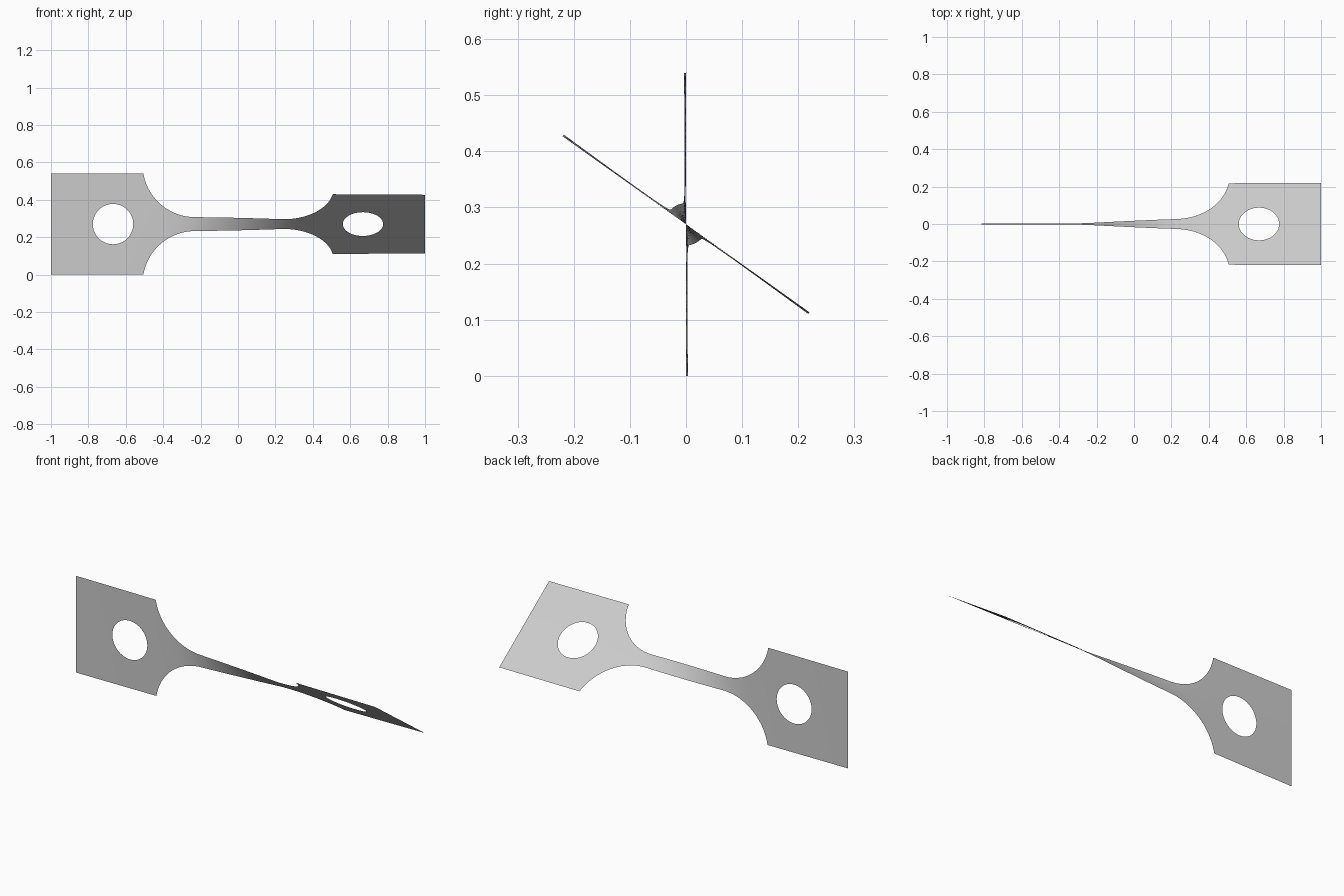
import bpy, bmesh, math
from mathutils import Vector

cube = bpy.data.objects.get("Cube")
if cube:
    bpy.data.objects.remove(cube, do_unlink=True)

HALF, NECK = 0.27, 0.0375      # half widths of the tabs and the neck
TAB_X, FILLET = 0.508, 0.28    # inner edge of the tabs, fillet radius
ARC_X = 0.23                   # where the fillet meets the neck
HOLE_X, HOLE_R = 0.668, 0.108
TWIST = math.radians(54.5)
ROWS, RINGS = 16, 6


def half_width(x):
    x = abs(x)
    if x >= TAB_X:
        return HALF
    if x <= ARC_X:
        return NECK
    return min(HALF, NECK + FILLET - math.sqrt(FILLET**2 - (x - ARC_X)**2))


# Twist accumulates faster where the strip is narrower
STEPS = 800
total = [0.0]
for i in range(STEPS):
    total.append(total[-1] + half_width(-1 + (2 * i + 1) / STEPS) ** -2)


def twisted(x, w):
    f = min(max((x + 1) / 2 * STEPS, 0), STEPS)
    i = min(int(f), STEPS - 1)
    a = TWIST * (total[i] + (f - i) * (total[i + 1] - total[i])) / total[-1]
    return Vector((x, -w * math.sin(a), HALF + w * math.cos(a)))


bm = bmesh.new()


def add_grid(columns, closed=False):
    verts = [[bm.verts.new(twisted(x, w)) for x, w in col] for col in columns]
    pairs = list(zip(verts, verts[1:]))
    if closed:
        pairs.append((verts[-1], verts[0]))
    for a, b in pairs:
        for j in range(len(a) - 1):
            bm.faces.new((a[j], b[j], b[j + 1], a[j + 1]))


# Neck and fillets, with columns crowded towards the tabs
COLS = 96
xs = [TAB_X * math.sin(math.pi / 2 * (2 * i / COLS - 1)) for i in range(COLS + 1)]
add_grid([[(x, half_width(x) * (2 * j / ROWS - 1)) for j in range(ROWS + 1)] for x in xs])

# Tabs: rings running from the hole out to the square edge
for side in (-1, 1):
    corners = [(TAB_X, -HALF), (1, -HALF), (1, HALF), (TAB_X, HALF)]
    loop = []
    for k in range(4):
        p, q = Vector(corners[k]), Vector(corners[(k + 1) % 4])
        loop += [p.lerp(q, j / ROWS) for j in range(ROWS)]
    centre = Vector((HOLE_X, 0))
    spokes = []
    for p in loop:
        rim = centre + (p - centre).normalized() * HOLE_R
        pts = [rim.lerp(p, r / RINGS) for r in range(RINGS + 1)]
        spokes.append([(side * v.x, v.y) for v in pts])
    add_grid(spokes, closed=True)

bmesh.ops.remove_doubles(bm, verts=bm.verts, dist=0.0002)
bmesh.ops.recalc_face_normals(bm, faces=bm.faces)
bm.faces.ensure_lookup_table()
left_face = min(bm.faces, key=lambda f: f.calc_center_median().x)
if left_face.normal.y > 0:
    bmesh.ops.reverse_faces(bm, faces=bm.faces)

mesh = bpy.data.meshes.new("twisted_strip")
bm.to_mesh(mesh)
bm.free()
strip = bpy.data.objects.new("twisted_strip", mesh)
bpy.context.collection.objects.link(strip)
for poly in mesh.polygons:
    poly.use_smooth = True

# Plain grey sheet metal
grey = bpy.data.materials.new("plain_grey")
grey.use_nodes = True
colour = (0.6, 0.6, 0.6, 1)
grey.diffuse_color = colour
grey.node_tree.nodes["Principled BSDF"].inputs["Base Color"].default_value = colour
mesh.materials.append(grey)
